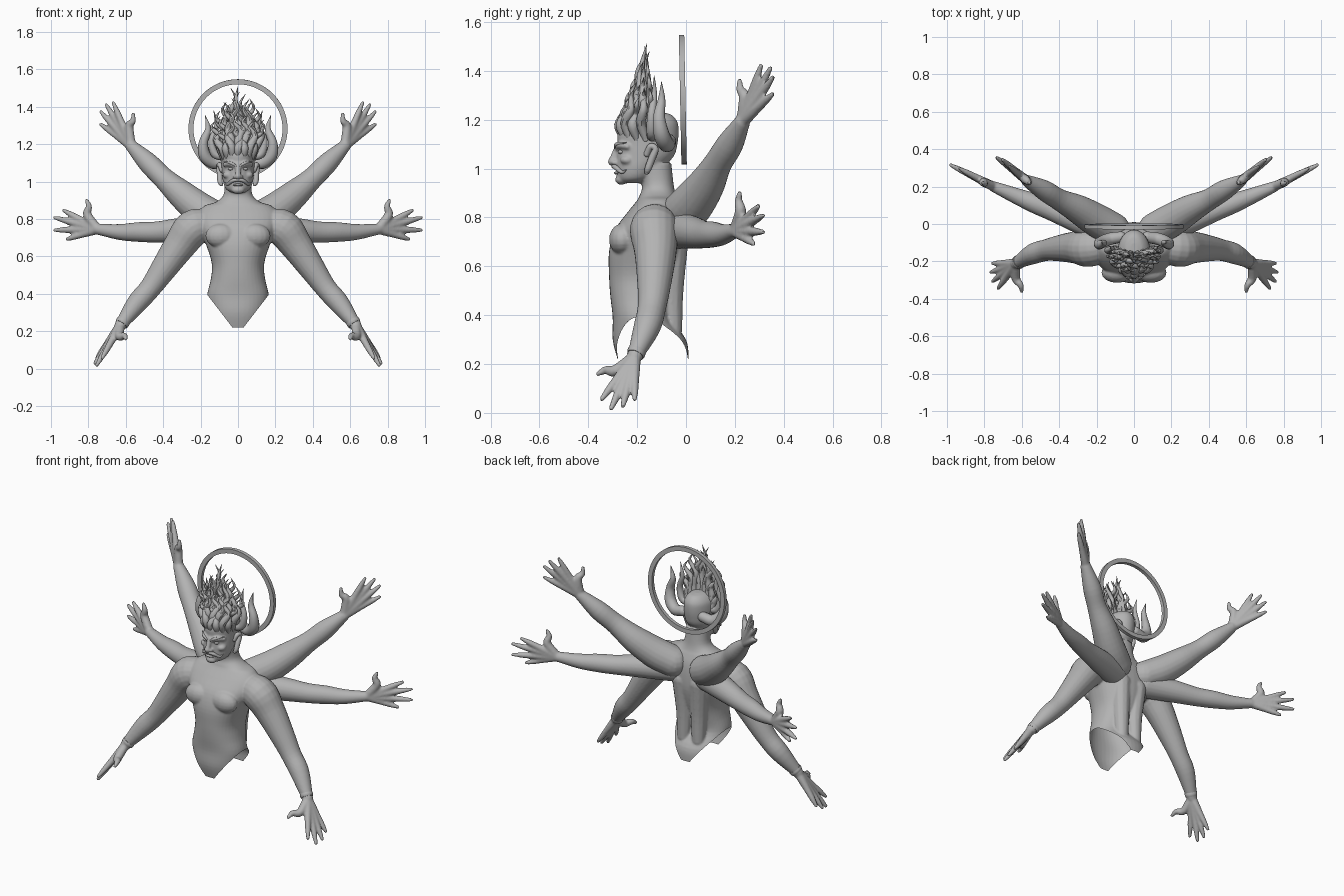
import bpy, bmesh, math, random
from mathutils import Vector, Quaternion, Matrix

old_cube = bpy.data.objects.get("Cube")
if old_cube:
    bpy.data.objects.remove(old_cube, do_unlink=True)

stone = bpy.data.materials.new("grey_stone")
stone.use_nodes = True
colour = (0.45, 0.45, 0.45, 1)
stone.diffuse_color = colour
stone.node_tree.nodes["Principled BSDF"].inputs["Base Color"].default_value = colour
random.seed(4)


def finish(name, bm, voxel=None, smooth=3):
    """Turn a bmesh into an object, optionally fused into one skin."""
    bmesh.ops.recalc_face_normals(bm, faces=bm.faces)
    mesh = bpy.data.meshes.new(name)
    bm.to_mesh(mesh)
    bm.free()
    obj = bpy.data.objects.new(name, mesh)
    bpy.context.collection.objects.link(obj)
    if voxel:
        fuse = obj.modifiers.new("fuse", "REMESH")
        fuse.mode = "VOXEL"
        fuse.voxel_size = voxel
        relax = obj.modifiers.new("relax", "SMOOTH")
        relax.iterations = smooth
        graph = bpy.context.evaluated_depsgraph_get()
        obj.data = bpy.data.meshes.new_from_object(obj.evaluated_get(graph))
        obj.modifiers.clear()
    obj.data.materials.clear()
    obj.data.materials.append(stone)
    for other in bpy.context.selected_objects:
        other.select_set(False)
    obj.select_set(True)
    bpy.context.view_layer.objects.active = obj
    bpy.ops.object.shade_smooth_by_angle(angle=math.radians(45))
    return obj


def skin_rings(bm, rings):
    """Bridge rings of points with quads and close both ends."""
    rows = [[bm.verts.new(p) for p in ring] for ring in rings]
    n = len(rows[0])
    for low, high in zip(rows, rows[1:]):
        for i in range(n):
            j = (i + 1) % n
            bm.faces.new((low[i], low[j], high[j], high[i]))
    bm.faces.new(rows[0][::-1])
    bm.faces.new(rows[-1])


def spline(points, steps=4):
    """Catmull-Rom through tuples of any size."""
    pts = [Vector(p) for p in points]
    pts = [pts[0] * 2 - pts[1]] + pts + [pts[-1] * 2 - pts[-2]]
    out = []
    for a, b, c, d in zip(pts, pts[1:], pts[2:], pts[3:]):
        for k in range(steps):
            t = k / steps
            out.append((b * 2 + (c - a) * t + (a * 2 - b * 5 + c * 4 - d) * t * t
                        + (b * 3 - a - c * 3 + d) * t ** 3) / 2)
    return out + [pts[-2]]


def ball(bm, centre, size):
    place = Matrix.Translation(centre) @ Matrix.Diagonal((*size, 1))
    bmesh.ops.create_uvsphere(bm, u_segments=16, v_segments=10, radius=1, matrix=place)


def tube(bm, points, side=1, sides=12, caps=True):
    """Tapered tube through (x, y, z, radius); side=-1 mirrors it."""
    path = [(Vector((p[0] * side, p[1], p[2])), max(p[3], 0.001)) for p in spline(points)]
    heading, turn, rings = Vector((0, 0, 1)), Quaternion(), []
    for i, (p, r) in enumerate(path):
        ahead = path[min(i + 1, len(path) - 1)][0] - path[max(i - 1, 0)][0]
        ahead.normalize()
        turn = heading.rotation_difference(ahead) @ turn
        heading = ahead
        angles = [math.tau * k / sides for k in range(sides)]
        rings.append([p + turn @ Vector((math.cos(a) * r, math.sin(a) * r, 0)) for a in angles])
    skin_rings(bm, rings)
    if caps:
        for p, r in (path[0], path[-1]):
            ball(bm, p, (r, r, r))


def loft(bm, rows, power=0.9, sides=40):
    """Upright body from rows of (z, half width, front y, back y)."""
    def bend(v):
        return math.copysign(abs(v) ** power, v)
    rings = []
    for z, w, front, back in spline(rows):
        mid, deep = (front + back) / 2, (back - front) / 2
        angles = [math.tau * k / sides for k in range(sides)]
        rings.append([(w * bend(math.cos(a)), mid + deep * bend(math.sin(a)), z) for a in angles])
    skin_rings(bm, rings)


def arm(bm, path, thumb, tips, side):
    """Arm tube with a spread hand: fingers fan out from the wrist."""
    tube(bm, path, side, sides=20)
    wrist = Vector(path[-1][:3])
    for tip in tips:
        end = Vector(tip)
        knuckle, joint = wrist.lerp(end, 0.5), wrist.lerp(end, 0.75)
        tube(bm, [(*wrist, 0.026), (*wrist.lerp(end, 0.25), 0.023), (*knuckle, 0.019),
                  (*joint, 0.016), (*end.lerp(wrist, 0.04), 0.01)], side)
    end, middle = Vector(thumb), Vector(tips[1])
    bend = wrist.lerp(end, 0.5).lerp(middle, 0.12)
    tube(bm, [(*wrist, 0.025), (*bend, 0.024), (*wrist.lerp(end, 0.78), 0.017), (*end, 0.01)], side)


LOWERED = dict(
    path=[(.15, -.12, .77, .08), (.24, -.13, .75, .1), (.31, -.125, .66, .087), (.4, -.13, .53, .07),
          (.47, -.14, .43, .058), (.54, -.16, .35, .055), (.63, -.21, .23, .031)],
    thumb=(.6, -.36, .16),
    tips=[(.73, -.35, .05), (.76, -.31, .01), (.77, -.26, .02), (.76, -.21, .05)])
RAISED = dict(
    path=[(.11, -.03, .8, .09), (.2, .02, .85, .09), (.3, .08, .93, .077), (.4, .13, 1.02, .058),
          (.48, .18, 1.1, .055), (.57, .23, 1.19, .033)],
    thumb=(.56, .22, 1.36),
    tips=[(.67, .31, 1.43), (.71, .35, 1.42), (.74, .36, 1.38), (.74, .36, 1.31)])
LEVEL = dict(
    path=[(.12, -.05, .75, .08), (.3, .02, .74, .068), (.43, .07, .73, .057), (.53, .11, .73, .053),
          (.63, .15, .73, .043), (.75, .2, .745, .029)],
    thumb=(.81, .22, .9),
    tips=[(.94, .3, .85), (.99, .32, .81), (.99, .32, .74), (.92, .28, .69)])

# Body: torso, neck, head and lowered arms in one skin
body = bmesh.new()
loft(body, [(.1, .13, -.24, 0), (.22, .145, -.28, .01), (.3, .16, -.3, 0), (.39, .165, -.3, -.06),
            (.48, .145, -.31, -.045), (.56, .14, -.315, -.02), (.66, .17, -.315, 0),
            (.75, .21, -.29, 0), (.82, .22, -.24, -.01), (.87, .18, -.2, -.03),
            (.89, .12, -.19, -.04), (.93, .077, -.18, -.05), (1.02, .07, -.2, -.06)])
loft(body, [(.94, .035, -.265, -.18), (.96, .065, -.28, -.14), (1, .08, -.285, -.1), (1.05, .086, -.285, -.05),
            (1.1, .088, -.28, -.035), (1.15, .088, -.28, -.03), (1.19, .078, -.25, -.035),
            (1.22, .05, -.21, -.06), (1.23, .02, -.17, -.1)], power=1)
tube(body, [(0, -.28, 1.09, .012), (0, -.295, 1.05, .014), (0, -.302, 1.028, .018)])
ball(body, (0, -.265, .955), (.035, .025, .022))
for s in (1, -1):
    arm(body, side=s, **LOWERED)
    ball(body, (s * .09, -.26, .71), (.085, .055, .065))
    tube(body, [(.05, -.055, .34, .04), (.05, -.06, .5, .05), (.06, -.05, .7, .06)], s)
    tube(body, [(.008, -.28, 1.08, .012), (.04, -.272, 1.095, .015), (.07, -.24, 1.09, .012)], s)
    ball(body, (s * .055, -.24, 1.035), (.028, .03, .02))
    ball(body, (s * .018, -.293, 1.024), (.012, .012, .01))
torso = finish("body", body, voxel=0.006, smooth=4)

# Open hem: pointed front and back, high over the hips
bm = bmesh.new()
bm.from_mesh(torso.data)


def cut(test, point, normal, clear):
    faces = [f for f in bm.faces if test(f.calc_center_median())]
    geom = set(faces)
    for f in faces:
        geom.update(f.edges)
        geom.update(f.verts)
    bmesh.ops.bisect_plane(bm, geom=list(geom), plane_co=point, plane_no=normal, clear_inner=clear)


def near_hem(c):
    return abs(c.x) < 0.22 and c.z < 0.5


cut(near_hem, (0, 0, 0), (1, 0, 0), False)
cut(near_hem, (0, 0, .22), (0, 0, 1), True)
for s in (1, -1):
    cut(lambda c: near_hem(c) and c.x * s > 0, (s * .03, 0, .22), (-1.3 * s, 0, 1), True)
bm.to_mesh(torso.data)
bm.free()

# Two rear pairs of arms
for s, label in ((1, "left"), (-1, "right")):
    for name, shape in (("raised", RAISED), ("level", LEVEL)):
        limb = bmesh.new()
        arm(limb, side=s, **shape)
        finish(f"{label}_{name}_arm", limb, voxel=0.007)

# Face details, ears and wrist bands
for s, label in ((1, "left"), (-1, "right")):
    eye = bmesh.new()
    ball(eye, (s * .036, -.266, 1.068), (.017, .013, .009))
    finish(label + "_eye", eye)
    brow = bmesh.new()
    tube(brow, [(.01, -.289, 1.083, .005), (.04, -.283, 1.1, .008), (.075, -.245, 1.106, .002)], s)
    finish(label + "_eyebrow", brow)
    whisker = bmesh.new()
    tube(whisker, [(0, -.297, 1.01, .009), (.03, -.287, 1.004, .01), (.055, -.262, .985, .007),
                   (.07, -.245, .995, .002)], s)
    finish(label + "_moustache", whisker)
    ear = bmesh.new()
    tube(ear, [(.085, -.16, 1.06, .013), (.098, -.145, 1.09, .013), (.102, -.125, 1.08, .013),
               (.098, -.14, 1.04, .015), (.096, -.155, 1, .014), (.09, -.16, .985, .01)], s)
    finish(label + "_ear", ear)
    band = bmesh.new()
    tube(band, [(.612, -.2, .255, .037), (.618, -.204, .245, .038), (.624, -.208, .236, .035)], s, 20, False)
    finish(label + "_wristband", band)
lip = bmesh.new()
ball(lip, (0, -.283, .982), (.028, .012, .007))
finish("lower_lip", lip)

# Flame hair in rising layers over the front of the scalp
hair = bmesh.new()
for count, spread, base_z, top_z in ((11, 1, 1.14, 1.31), (9, .8, 1.17, 1.37), (8, .55, 1.19, 1.43), (5, .25, 1.2, 1.47)):
    for i in range(count):
        a = math.radians(-105 + 210 * i / (count - 1))
        x, y = .088 * spread * math.sin(a), -.165 - .1 * spread * math.cos(a)
        rise = top_z - base_z + random.uniform(-.03, .03)
        sway = random.choice((-1, 1)) * .018
        back = .02 * math.cos(a)
        tube(hair, [(x * .9, y + .01, base_z - .02, .014), (x * 1.1, y - .008, base_z + rise * .25, .021),
                    (x * 1.25 + sway, y + back, base_z + rise * .55, .016),
                    (x * 1.4 - sway, y + back, base_z + rise * .8, .009),
                    (x * 1.5 + sway * .4, y + back * 2, base_z + rise, .001)], sides=8)
tube(hair, [(0, -.17, 1.2, .025), (.015, -.18, 1.32, .02), (-.012, -.18, 1.42, .012), (0, -.16, 1.51, .001)])
finish("flame_hair", hair)

# Large curled locks beside the skull
for s, label in ((1, "left"), (-1, "right")):
    lock = bmesh.new()
    tube(lock, [(.07, -.07, 1.11, .03), (.13, -.08, 1.1, .033), (.178, -.1, 1.14, .033),
                (.185, -.11, 1.21, .025), (.16, -.1, 1.28, .016), (.175, -.1, 1.355, .001)], s)
    tube(lock, [(.08, -.14, 1.13, .02), (.125, -.14, 1.15, .022), (.14, -.14, 1.22, .018),
                (.115, -.13, 1.3, .012), (.13, -.13, 1.38, .001)], s)
    finish(label + "_curled_lock", lock)

# Halo: flat ring with a square section, tilted slightly
halo = bmesh.new()
section = [halo.verts.new((r, y, 0)) for r, y in ((.238, -.011), (.265, -.011), (.265, .011), (.238, .011))]
edges = [halo.edges.new((section[i - 1], section[i])) for i in range(4)]
bmesh.ops.spin(halo, geom=section + edges, axis=(0, 1, 0), cent=(0, 0, 0), angle=math.tau, steps=72)
bmesh.ops.remove_doubles(halo, verts=halo.verts, dist=0.0005)
ring = finish("halo", halo)
ring.location = (0, -.013, 1.282)
ring.rotation_euler.x = 0.02
